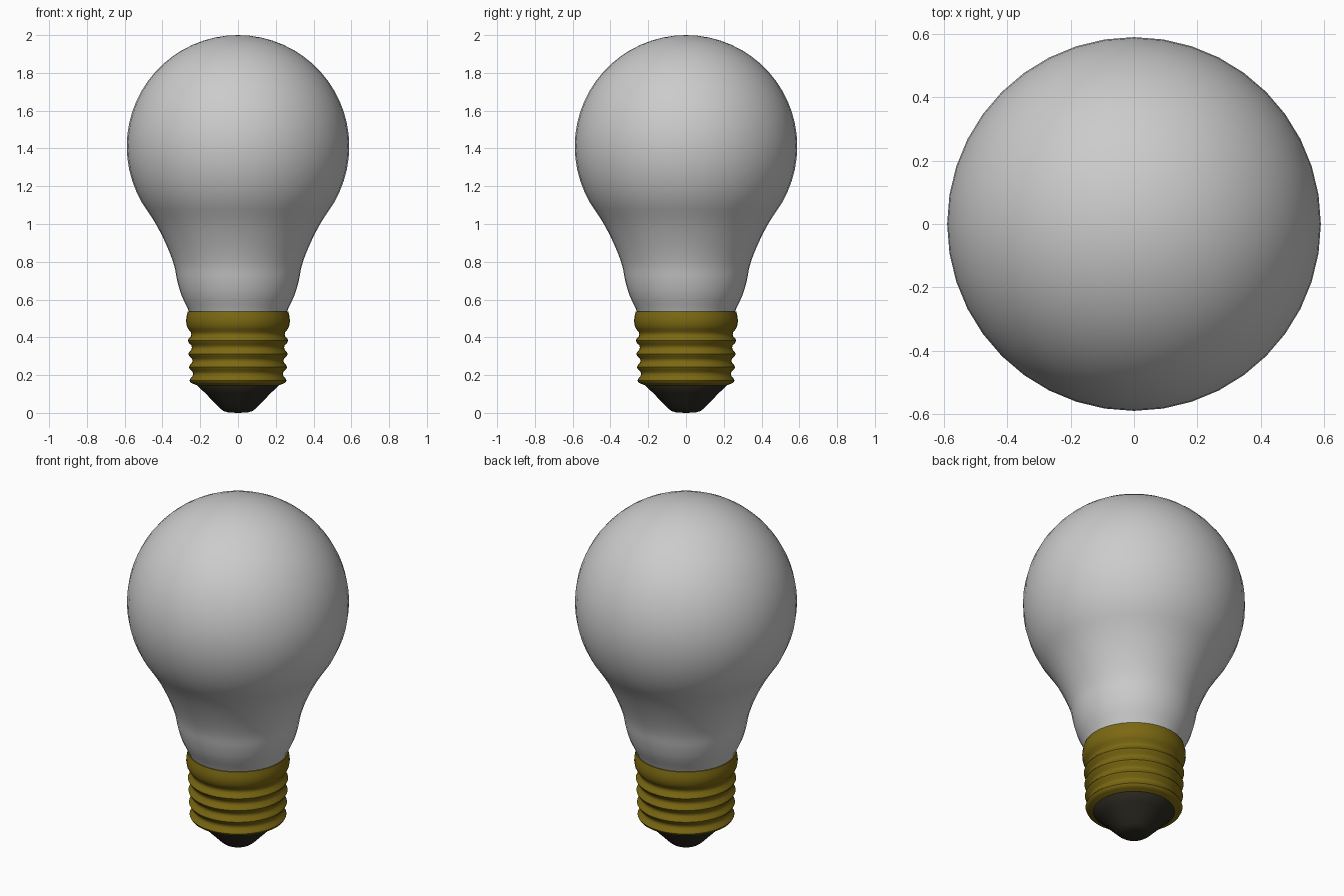
import bpy, bmesh, math
from mathutils import Vector

if "Cube" in bpy.data.objects:
    bpy.data.objects.remove(bpy.data.objects["Cube"])

SIDES = 40


def material(name, rgb):
    m = bpy.data.materials.new(name)
    m.diffuse_color = (*rgb, 1)
    m.use_nodes = True
    m.node_tree.nodes["Principled BSDF"].inputs["Base Color"].default_value = m.diffuse_color
    return m


def smooth_path(pts, steps):
    # Catmull-Rom curve through (radius, height) points
    p = [Vector(q) for q in pts]
    p = [2 * p[0] - p[1]] + p + [2 * p[-1] - p[-2]]
    out = []
    for a, b, c, d in zip(p, p[1:], p[2:], p[3:]):
        for i in range(steps):
            t = i / steps
            out.append(0.5 * (2 * b + (c - a) * t + (2 * a - 5 * b + 4 * c - d) * t ** 2
                              + (3 * b - a - 3 * c + d) * t ** 3))
    return [tuple(q) for q in out] + [tuple(pts[-1])]


def lathe(name, profile, mat=None, angle=50):
    # Revolve a profile, running bottom to top, around z
    bm = bmesh.new()
    rings = []
    for r, z in profile:
        if r < 1e-5:
            rings.append([bm.verts.new((0, 0, z))] * SIDES)
        else:
            rings.append([bm.verts.new((r * math.cos(math.tau * i / SIDES),
                                        r * math.sin(math.tau * i / SIDES), z))
                          for i in range(SIDES)])
    for low, high in zip(rings, rings[1:]):
        for i in range(SIDES):
            j = (i + 1) % SIDES
            corners = dict.fromkeys((low[i], low[j], high[j], high[i]))
            bm.faces.new(list(corners))
    bmesh.ops.recalc_face_normals(bm, faces=bm.faces)
    me = bpy.data.meshes.new(name)
    bm.to_mesh(me)
    bm.free()
    ob = bpy.data.objects.new(name, me)
    bpy.context.collection.objects.link(ob)
    if mat:
        me.materials.append(mat)
    bpy.ops.object.select_all(action='DESELECT')
    ob.select_set(True)
    bpy.context.view_layer.objects.active = ob
    bpy.ops.object.shade_smooth_by_angle(angle=math.radians(angle))
    return ob


brass = material("brass", (0.2, 0.14, 0.006))
black = material("black_insulator", (0.025, 0.022, 0.015))

# Glass envelope: curved neck flowing into a spherical top
neck = smooth_path([(0.25, 0.51), (0.265, 0.55), (0.30, 0.625), (0.322, 0.70),
                    (0.338, 0.78), (0.375, 0.88), (0.435, 1.0), (0.51, 1.115)], 3)
R, CZ = 0.589, 1.411
dome = [(R * math.cos(math.radians(a)), CZ + R * math.sin(math.radians(a)))
        for a in range(-24, 90, 6)]
lathe("glass_bulb", neck + dome + [(0, 2.0)])

# Screw cap: rounded ridges below a plain collar
cap = [(0.215, 0.145), (0.24, 0.155)]
for k in range(4):
    z, r = 0.172 + 0.07 * k, 0.257 + 0.003 * k
    cap += [(r - 0.006, z - 0.012), (r, z), (r - 0.006, z + 0.012),
            (r - 0.017, z + 0.024), (r - 0.019, z + 0.035), (r - 0.016, z + 0.046)]
cap += [(0.262, 0.442), (0.271, 0.46), (0.275, 0.485), (0.273, 0.51),
        (0.266, 0.538), (0.255, 0.538)]
lathe("screw_cap", cap, brass)

# Insulator cone with a rounded contact tip
lathe("base_insulator", [(0, 0), (0.05, 0.002), (0.075, 0.009), (0.095, 0.024), (0.13, 0.06),
                         (0.175, 0.106), (0.216, 0.145), (0.216, 0.155)], black)
